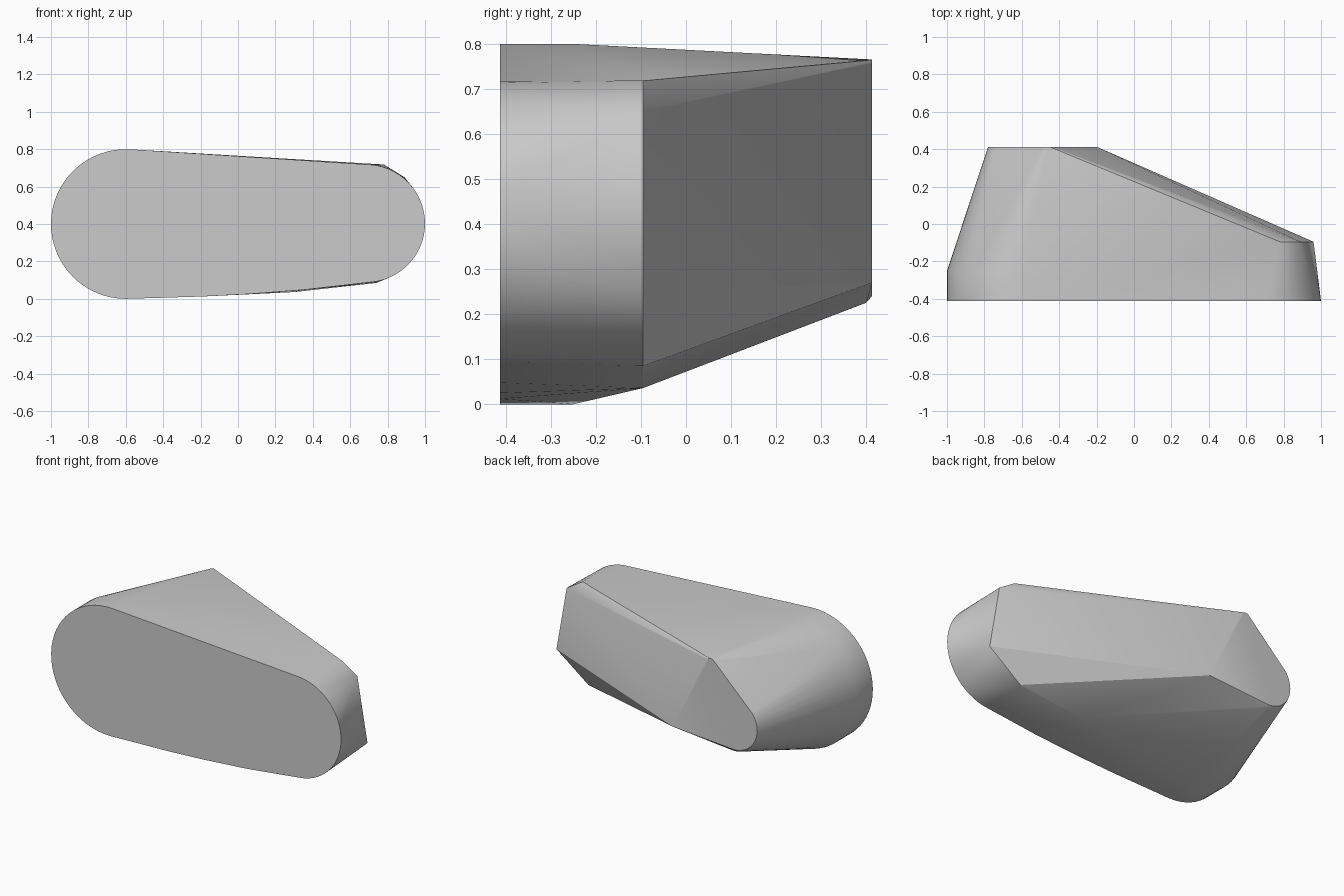
import bpy, bmesh
from math import sin, cos, radians

cube = bpy.data.objects.get("Cube")
if cube:
    bpy.data.objects.remove(cube, do_unlink=True)


def arc(cx, cz, r, start, end, y, n):
    """Points of an arc in a plane facing the front."""
    angles = [radians(start + (end - start) * i / n) for i in range(n + 1)]
    return [(cx + r * cos(a), y, cz + r * sin(a)) for a in angles]


FRONT, MID, BACK = -0.413, -0.095, 0.413

# Flat front outline: large round end, small round end, bowed underside
points = arc(-0.6, 0.4, 0.4, 87, 270, FRONT, 32)
points += arc(0.685, 0.403, 0.315, -85, 86, FRONT, 28)
points += [(-0.2, FRONT, 0.012), (0.05, FRONT, 0.025), (0.35, FRONT, 0.048)]

# Large end runs straight back before it tapers
points += arc(-0.6, 0.4, 0.4, 87, 270, -0.25, 32)

# Edge where the small end meets the slanted rear face
points += [(x, MID, z) for x, z in
           ((0.78, 0.718), (0.89, 0.65), (0.96, 0.25), (0.74, 0.085), (0.3, 0.036))]

# Back outline: narrow rounded peak, side corner and rounded foot
points += arc(-0.46, 0.735, 0.03, 40, 140, BACK, 6)
points += arc(-0.62, 0.4, 0.16, 140, 270, BACK, 16)
points += arc(-0.61, 0.4, 0.175, 190, 275, BACK - 0.013, 10)
points.append((-0.2, BACK, 0.27))

# Wrap the outlines in one closed skin
bm = bmesh.new()
for p in points:
    bm.verts.new(p)
hull = bmesh.ops.convex_hull(bm, input=bm.verts)
loose = {g for g in hull["geom_interior"] + hull["geom_unused"]
         if isinstance(g, bmesh.types.BMVert)}
bmesh.ops.delete(bm, geom=list(loose), context="VERTS")
bmesh.ops.dissolve_limit(bm, angle_limit=radians(0.3),
                         verts=bm.verts, edges=bm.edges)
bmesh.ops.recalc_face_normals(bm, faces=bm.faces)
mesh = bpy.data.meshes.new("tapered_body")
bm.to_mesh(mesh)
bm.free()
body = bpy.data.objects.new("tapered_body", mesh)
bpy.context.collection.objects.link(body)

# Plain grey
grey = bpy.data.materials.new("grey")
grey.use_nodes = True
colour = (0.6, 0.6, 0.6, 1)
grey.diffuse_color = colour
grey.node_tree.nodes["Principled BSDF"].inputs["Base Color"].default_value = colour
mesh.materials.append(grey)

# Smooth the rounded ends, keep the corners sharp
bpy.ops.object.select_all(action="DESELECT")
body.select_set(True)
bpy.context.view_layer.objects.active = body
bpy.ops.object.shade_smooth_by_angle(angle=radians(30))
